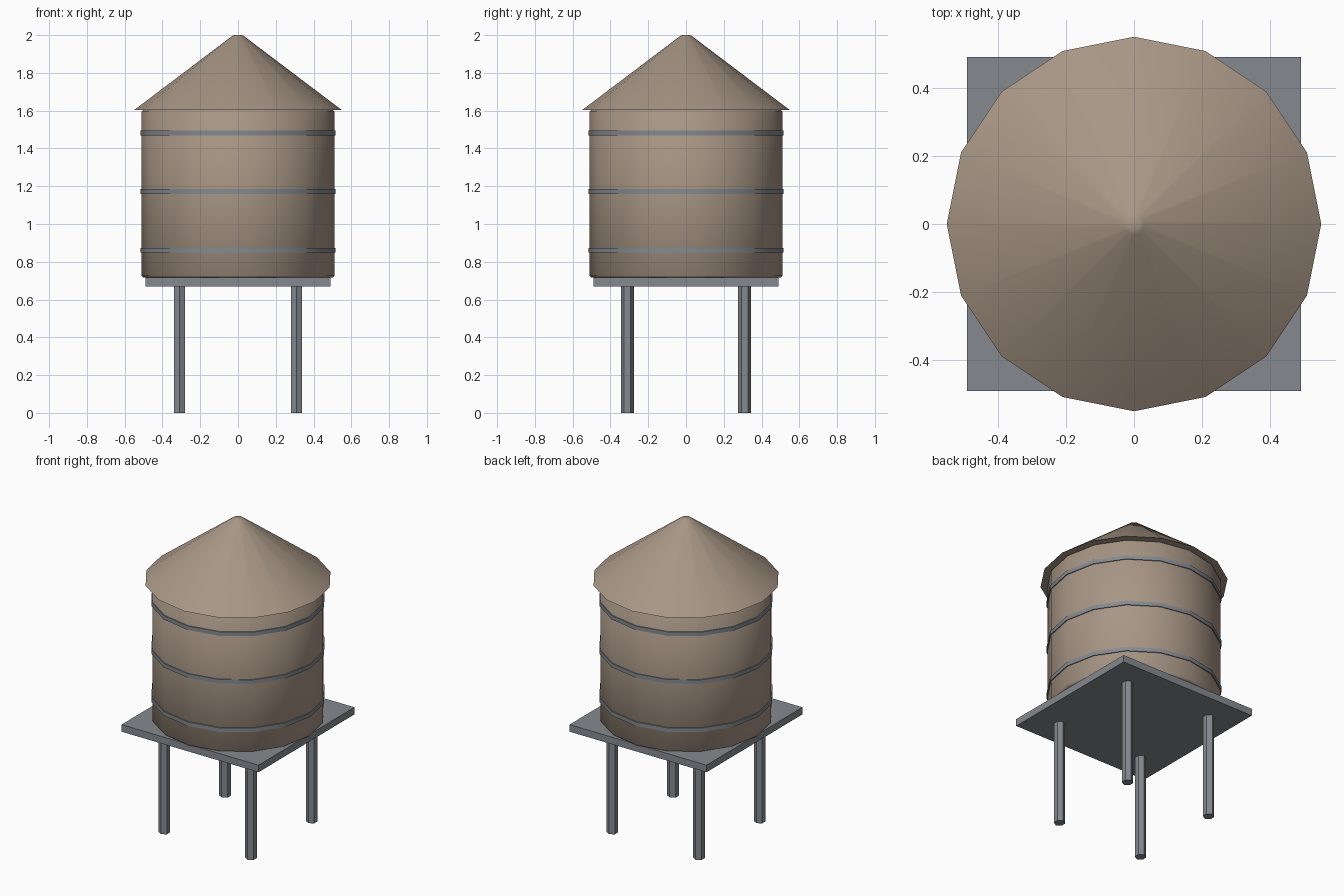
import bpy, math

if "Cube" in bpy.data.objects:
    bpy.data.objects.remove(bpy.data.objects["Cube"])

def material(name, rgb):
    m = bpy.data.materials.new(name)
    m.diffuse_color = (*rgb, 1)
    m.use_nodes = True
    m.node_tree.nodes["Principled BSDF"].inputs["Base Color"].default_value = m.diffuse_color
    return m

wood = material("weathered wood", (0.39, 0.305, 0.235))
steel = material("grey steel", (0.235, 0.255, 0.28))

def lathe(name, profile, mat, sides=16, turn=0.0, at=(0, 0), smooth=None):
    """Closed solid turned from (radius, z) points."""
    verts, faces = [], []
    for r, z in profile:
        for i in range(sides):
            a = turn + 2 * math.pi * i / sides
            verts.append((r * math.cos(a), r * math.sin(a), z))
    for k in range(len(profile) - 1):
        for i in range(sides):
            j = (i + 1) % sides
            faces.append((k * sides + i, k * sides + j, (k + 1) * sides + j, (k + 1) * sides + i))
    faces.append(tuple(reversed(range(sides))))
    faces.append(tuple(range(len(verts) - sides, len(verts))))
    me = bpy.data.meshes.new(name)
    me.from_pydata(verts, [], faces)
    me.materials.append(mat)
    ob = bpy.data.objects.new(name, me)
    ob.location = (*at, 0)
    bpy.context.collection.objects.link(ob)
    if smooth:
        bpy.ops.object.select_all(action='DESELECT')
        ob.select_set(True)
        bpy.context.view_layer.objects.active = ob
        bpy.ops.object.shade_smooth_by_angle(angle=math.radians(smooth))
    return ob

# Tank body with small edge bevels
lathe("tank", [(0.50, 0.716), (0.51, 0.726), (0.51, 1.595), (0.50, 1.605)], wood, smooth=50)

# Conical roof with a blunt tip
lathe("roof", [(0.55, 1.603), (0.03, 1.996), (0.018, 2.0)], wood, smooth=42)

# Steel hoops
for n, z in enumerate((0.861, 1.173, 1.482)):
    lathe(f"hoop_{n + 1}", [(0.516, z - 0.013), (0.516, z + 0.013)], steel, smooth=30)

# Square platform
lathe("platform", [(0.49 * math.sqrt(2), 0.67), (0.49 * math.sqrt(2), 0.716)], steel,
      sides=4, turn=math.pi / 4)

# Four hexagonal legs
for sx, xname in ((-1, "left"), (1, "right")):
    for sy, yname in ((-1, "front"), (1, "back")):
        lathe(f"{yname}_{xname}_leg", [(0.034, 0), (0.034, 0.68)], steel,
              sides=6, turn=math.pi / 2, at=(sx * 0.31, sy * 0.31))
